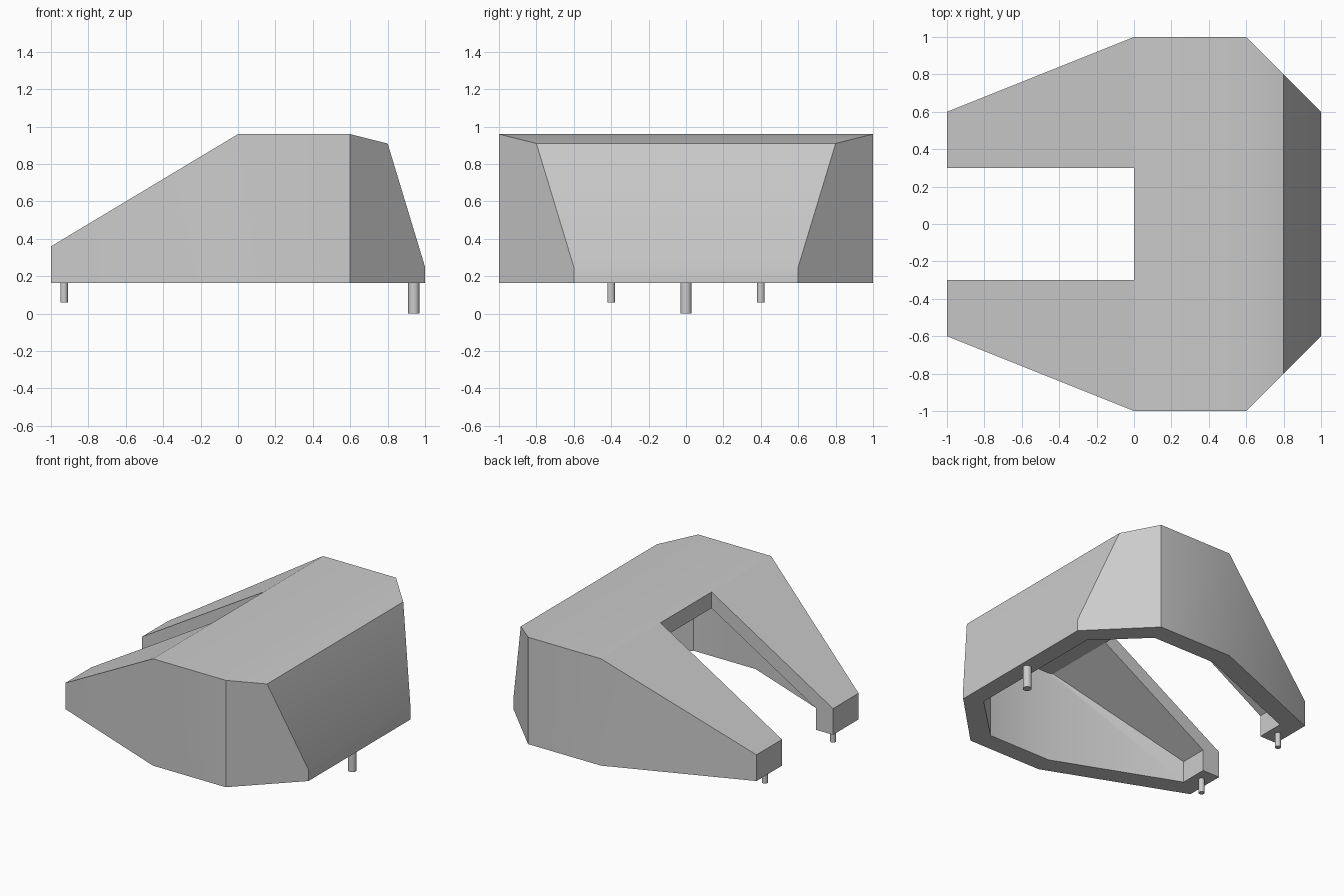
import bpy
import bmesh
import math
from mathutils import Vector

cube = bpy.data.objects.get("Cube")
if cube:
    bpy.data.objects.remove(cube, do_unlink=True)

grey = bpy.data.materials.new("plain grey")
grey.use_nodes = True
grey.diffuse_color = (0.6, 0.6, 0.6, 1)
grey.node_tree.nodes["Principled BSDF"].inputs["Base Color"].default_value = (0.6, 0.6, 0.6, 1)


def prism(name, points, direction):
    """Extrude a closed polygon along a direction."""
    bm = bmesh.new()
    face = bm.faces.new([bm.verts.new(p) for p in points])
    ext = bmesh.ops.extrude_face_region(bm, geom=[face])
    moved = [v for v in ext["geom"] if isinstance(v, bmesh.types.BMVert)]
    bmesh.ops.translate(bm, verts=moved, vec=Vector(direction))
    bmesh.ops.recalc_face_normals(bm, faces=bm.faces[:])
    mesh = bpy.data.meshes.new(name)
    bm.to_mesh(mesh)
    bm.free()
    mesh.materials.append(grey)
    obj = bpy.data.objects.new(name, mesh)
    bpy.context.collection.objects.link(obj)
    return obj


def combine(obj, cutter, operation):
    """Apply a boolean and discard its cutter."""
    mod = obj.modifiers.new("cut", "BOOLEAN")
    mod.operation, mod.object, mod.solver = operation, cutter, "EXACT"
    bpy.ops.object.select_all(action="DESELECT")
    bpy.context.view_layer.objects.active = obj
    obj.select_set(True)
    bpy.ops.object.modifier_apply(modifier=mod.name)
    bpy.data.objects.remove(cutter, do_unlink=True)


def wedge(name, half_plan, profile, floor):
    """Mirrored plan outline trimmed by a side profile."""
    plan = half_plan + [(x, -y) for x, y in reversed(half_plan)]
    body = prism(name, [(x, y, floor) for x, y in plan], (0, 0, 1.5))
    side = prism("side_cutter", [(x, -1.5, z) for x, z in profile], (0, 3, 0))
    combine(body, side, "INTERSECT")
    return body


# Outer hull and the cavity inside it
shell = wedge("shell",
              [(1, 0.6), (0.6, 1), (0, 1), (-1, 0.6)],
              [(-1.2, -0.2), (-1.2, 0.24), (0, 0.96), (0.6, 0.96),
               (0.8, 0.91), (1.0, 0.25), (1.12, -0.2)], 0.165)
cavity = wedge("cavity",
               [(0.87, 0.54), (0.54, 0.86), (0.03, 0.86), (-0.86, 0.505)],
               [(-1.2, -0.2), (-1.2, 0.12), (0, 0.84), (0.57, 0.84),
                (0.69, 0.81), (0.87, 0.22), (0.99, -0.2)], 0.0)
combine(shell, cavity, "DIFFERENCE")

# Slot between the two arms
slot = prism("slot", [(-1.3, -0.3, 0), (0, -0.3, 0), (0, 0.3, 0), (-1.3, 0.3, 0)], (0, 0, 1.5))
combine(shell, slot, "DIFFERENCE")


def peg(name, x, y, radius, bottom):
    top = 0.18
    bpy.ops.mesh.primitive_cylinder_add(vertices=24, radius=radius, depth=top - bottom,
                                        location=(x, y, (top + bottom) / 2))
    obj = bpy.context.object
    obj.name = name
    obj.data.materials.append(grey)
    return obj


# Short pegs under the arm tips and a longer one under the wide end
parts = [shell, peg("rear_peg", 0.94, 0, 0.03, 0)]
for label, side in (("left", 1), ("right", -1)):
    parts.append(peg(label + "_arm_peg", -0.93, side * 0.4, 0.02, 0.06))

bpy.ops.object.select_all(action="DESELECT")
for obj in parts:
    obj.select_set(True)
bpy.ops.object.shade_smooth_by_angle(angle=math.radians(30))
